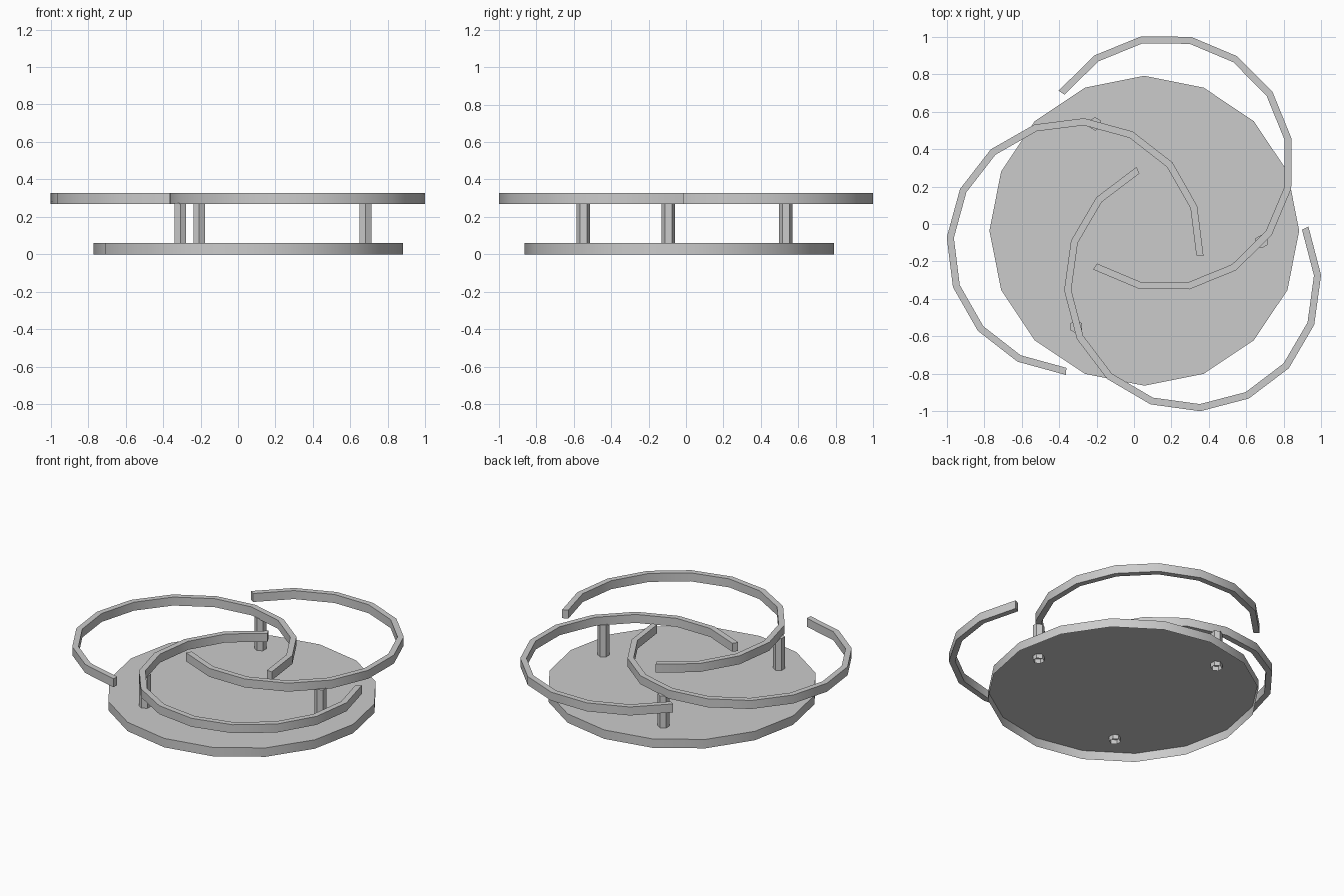
import bpy, bmesh
from math import sin, cos, radians
from mathutils import Vector

if "Cube" in bpy.data.objects:
    bpy.data.objects.remove(bpy.data.objects["Cube"])

PIVOT = Vector((0.055, -0.036))   # shared centre of the disc and the three-fold pattern


def polar(centre, r, deg):
    a = radians(deg)
    return Vector((centre[0] + r * cos(a), centre[1] + r * sin(a)))


def make_object(name, bm):
    mesh = bpy.data.meshes.new(name)
    bm.to_mesh(mesh)
    bm.free()
    ob = bpy.data.objects.new(name, mesh)
    bpy.context.collection.objects.link(ob)
    bpy.ops.object.select_all(action='DESELECT')
    ob.select_set(True)
    bpy.context.view_layer.objects.active = ob
    bpy.ops.object.shade_smooth_by_angle(angle=radians(30))
    return ob


def open_prism(name, centre, r, sides, z0, z1, turn=0):
    # cup-like shell: top cap and walls, open underneath
    bm = bmesh.new()
    low, high = [[bm.verts.new((*polar(centre, r, turn + i * 360 / sides), z))
                  for i in range(sides)] for z in (z0, z1)]
    bm.faces.new(high)
    for i in range(sides):
        j = (i + 1) % sides
        bm.faces.new((low[i], low[j], high[j], high[i]))
    return make_object(name, bm)


def arc_bar(name, centre, r_in, r_out, z0, z1, start, sweep, segments):
    # rectangular section swept along an open arc, capped at both ends
    bm = bmesh.new()
    sections = []
    for i in range(segments + 1):
        deg = start + sweep * i / segments
        sections.append([bm.verts.new((*polar(centre, r, deg), z))
                         for r, z in ((r_in, z0), (r_out, z0), (r_out, z1), (r_in, z1))])
    for a, b in zip(sections, sections[1:]):
        for k in range(4):
            m = (k + 1) % 4
            bm.faces.new((a[k], a[m], b[m], b[k]))
    bm.faces.new(sections[0])
    bm.faces.new(sections[-1])
    bmesh.ops.recalc_face_normals(bm, faces=bm.faces)
    return make_object(name, bm)


# round base plate, a shell with no underside
open_prism("base_disc", PIVOT, 0.827, 16, 0, 0.06)

# three interlocking open rings, each on a hexagonal post
for n in range(3):
    spin = 120 * n
    arc_bar(f"open_ring_{n + 1}", polar(PIVOT, 0.379, 72.9 + spin),
            0.649, 0.687, 0.27, 0.327, 10.9 - 135 + spin, 270, 12)
    open_prism(f"post_{n + 1}", polar(PIVOT, 0.628, -5.3 + spin), 0.036, 6, 0.03, 0.275, 30)
